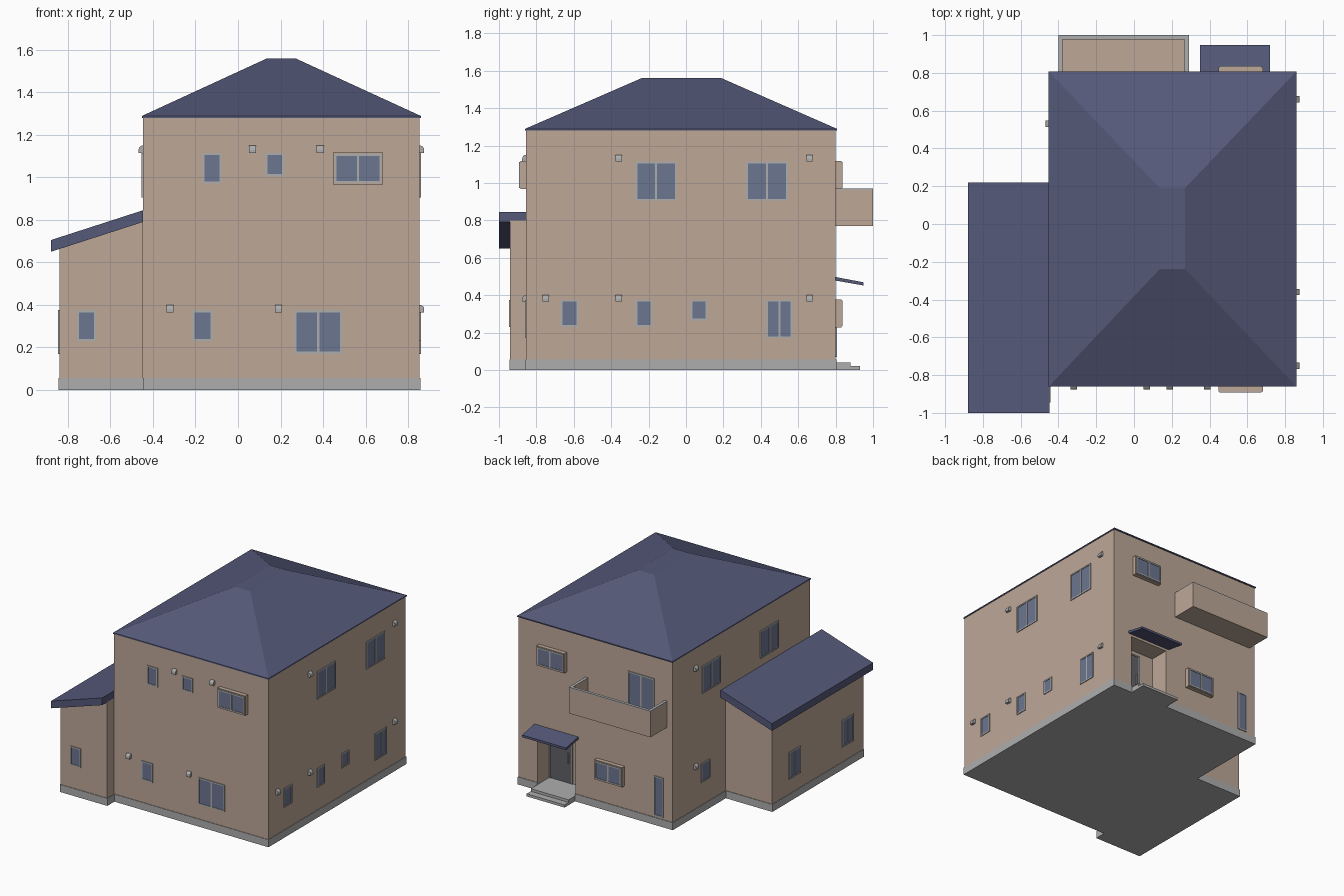
import bpy, bmesh, math
from mathutils import Vector

if "Cube" in bpy.data.objects:
    bpy.data.objects.remove(bpy.data.objects["Cube"])

def material(name, rgb):
    m = bpy.data.materials.new(name)
    m.diffuse_color = (*rgb, 1)
    m.use_nodes = True
    m.node_tree.nodes["Principled BSDF"].inputs["Base Color"].default_value = m.diffuse_color
    return m

WALL = material("wall_beige", (0.51, 0.39, 0.31))
ROOF = material("roof_blue", (0.09, 0.10, 0.19))
GLASS = material("glass_blue", (0.15, 0.18, 0.28))
TRIM = material("trim_grey", (0.42, 0.42, 0.42))
DOOR = material("door_grey", (0.12, 0.12, 0.14))

def finish(name, bm, mat):
    bmesh.ops.recalc_face_normals(bm, faces=bm.faces)
    me = bpy.data.meshes.new(name)
    bm.to_mesh(me)
    bm.free()
    me.materials.append(mat)
    ob = bpy.data.objects.new(name, me)
    bpy.context.collection.objects.link(ob)
    return ob

def add_prism(bm, pts, offset):
    """Extrude a planar loop of 3D points along an offset."""
    f = bm.faces.new([bm.verts.new(p) for p in pts])
    r = bmesh.ops.extrude_face_region(bm, geom=[f], use_keep_orig=True)
    bmesh.ops.translate(bm, vec=offset, verts=[v for v in r["geom"] if isinstance(v, bmesh.types.BMVert)])

def prism(name, pts, offset, mat):
    bm = bmesh.new()
    add_prism(bm, pts, offset)
    return finish(name, bm, mat)

def boxes(name, items, mat):
    """items: (x0, x1, y0, y1, z0, z1)"""
    bm = bmesh.new()
    for x0, x1, y0, y1, z0, z1 in items:
        add_prism(bm, [(x0, y0, z0), (x1, y0, z0), (x1, y1, z0), (x0, y1, z0)], (0, 0, z1 - z0))
    return finish(name, bm, mat)

# Wall planes: (normal axis, position, outward sign)
FRONT, BACK = ("y", -0.855, -1), ("y", 0.80, 1)
RIGHT, LEFT = ("x", 0.855, 1), ("x", -0.447, -1)
ANNEX_FRONT, ANNEX_LEFT = ("y", -0.94, -1), ("x", -0.84, -1)

def on_wall(w, u, z, d):
    p = w[1] + w[2] * d
    return (p, u, z) if w[0] == "x" else (u, p, z)

def wall_box(w, u0, u1, z0, z1, d0, d1):
    a, b = on_wall(w, u0, z0, d0), on_wall(w, u1, z1, d1)
    return tuple(f(a[i], b[i]) for i in range(3) for f in (min, max))

def window(name, w, u0, u1, z0, z1, panes=1, d=0.0):
    t = 0.01
    bars = [(u0, u1, z0, z0 + t), (u0, u1, z1 - t, z1),
            (u0, u0 + t, z0 + t, z1 - t), (u1 - t, u1, z0 + t, z1 - t)]
    if panes == 2:
        m = (u0 + u1) / 2
        bars.append((m - t / 2, m + t / 2, z0 + t, z1 - t))
    boxes(name + "_frame", [wall_box(w, *b, d - 0.002, d + 0.006) for b in bars], TRIM)
    boxes(name + "_glass", [wall_box(w, u0 + t, u1 - t, z0 + t, z1 - t, d - 0.002, d + 0.002)], GLASS)

def bay_window(name, w, u0, u1, z0, z1):
    boxes(name + "_box", [wall_box(w, u0, u1, z0, z1, -0.002, 0.031)], WALL)
    window(name, w, u0 + 0.006, u1 - 0.006, z0 + 0.006, z1 - 0.006, 2, 0.031)

def vent(name, w, u, z):
    h, r = 0.017, 0.021
    prof = [(-0.002, z - h), (r, z - h)]
    prof += [(r * math.cos(a), z - 0.003 + r * math.sin(a)) for a in (0, 0.4, 0.8, 1.2, math.pi / 2)]
    prof.append((-0.002, z - 0.003 + r))
    a, b = Vector(on_wall(w, u - h, 0, 0)), Vector(on_wall(w, u + h, 0, 0))
    prism(name, [on_wall(w, u - h, q, d) for d, q in prof], b - a, TRIM)

# Main body with the entrance recess cut out
body = boxes("main_walls", [(-0.447, 0.855, -0.855, 0.80, 0.05, 1.285)], WALL)
cutter = boxes("recess_cutter", [(0.375, 0.695, 0.65, 0.90, -0.1, 0.46)], WALL)
cutter.hide_render = True
mod = body.modifiers.new("recess", "BOOLEAN")
mod.object, mod.operation, mod.solver = cutter, "DIFFERENCE", "EXACT"
dg = bpy.context.evaluated_depsgraph_get()
cut = bpy.data.meshes.new_from_object(body.evaluated_get(dg))
body.modifiers.clear()
body.data = cut
bpy.data.objects.remove(cutter)

# Lean-to annex and its sloping roof
prism("annex_walls", [(-0.84, -0.94, 0.05), (-0.447, -0.94, 0.05), (-0.447, -0.94, 0.80),
                      (-0.84, -0.94, 0.67)], (0, 1.10, 0), WALL)
prism("annex_roof", [(-0.88, -1.0, 0.65), (-0.447, -1.0, 0.79), (-0.447, -1.0, 0.845),
                     (-0.88, -1.0, 0.705)], (0, 1.22, 0), ROOF)

# Foundation plinth following the whole footprint
e = 0.004
outline = [(-0.84 - e, -0.94 - e), (-0.447 + e, -0.94 - e), (-0.447 + e, -0.855 - e), (0.855 + e, -0.855 - e),
           (0.855 + e, 0.80 + e), (0.695, 0.80 + e), (0.695, 0.65), (0.375, 0.65), (0.375, 0.80 + e),
           (-0.447 - e, 0.80 + e), (-0.447 - e, 0.16 + e), (-0.84 - e, 0.16 + e)]
prism("plinth", [(x, y, 0) for x, y in outline], (0, 0, 0.057), TRIM)

# Hipped main roof with a small flat top
bm = bmesh.new()
rings = []
for x0, x1, y0, y1, z in [(-0.452, 0.86, -0.861, 0.808, 1.28), (-0.452, 0.86, -0.861, 0.808, 1.289),
                          (0.137, 0.27, -0.238, 0.19, 1.56)]:
    rings.append([bm.verts.new((x, y, z)) for x, y in ((x0, y0), (x1, y0), (x1, y1), (x0, y1))])
for lo, hi in zip(rings, rings[1:]):
    for i in range(4):
        j = (i + 1) % 4
        bm.faces.new((lo[i], lo[j], hi[j], hi[i]))
bm.faces.new(rings[0][::-1])
bm.faces.new(rings[2])
finish("main_roof", bm, ROOF)

# Balcony: tray with grey coping
bx0, bx1, by, t = -0.40, 0.29, 1.0, 0.022
boxes("balcony_floor", [(bx0 + t, bx1 - t, 0.80, by - t, 0.77, 0.80)], WALL)
sides = [(bx0, bx0 + t, 0.80, by - t), (bx1 - t, bx1, 0.80, by - t), (bx0, bx1, by - t, by)]
boxes("balcony_walls", [(*s, 0.77, 0.962) for s in sides], WALL)
boxes("balcony_coping", [(*s, 0.962, 0.97) for s in sides], TRIM)

# Entrance: canopy, steps, door with frame and handle
prism("canopy", [(0.35, 0.80, 0.497), (0.35, 0.948, 0.469), (0.35, 0.948, 0.452), (0.35, 0.80, 0.478)],
      (0.37, 0, 0), ROOF)
boxes("steps", [(0.375, 0.695, 0.65, 0.88, 0, 0.04), (0.375, 0.695, 0.88, 0.93, 0, 0.02)], TRIM)
boxes("door", [(0.51, 0.685, 0.648, 0.655, 0.04, 0.42)], DOOR)
boxes("door_frame", [(0.50, 0.51, 0.648, 0.66, 0.04, 0.43), (0.685, 0.695, 0.648, 0.66, 0.04, 0.43),
                     (0.51, 0.685, 0.648, 0.66, 0.42, 0.43)], TRIM)
boxes("door_handle", [(0.53, 0.537, 0.655, 0.668, 0.19, 0.27)], TRIM)

# Windows: wall, left edge, right edge, sill, head, panes
windows = {
    "front": [(FRONT, -0.168, -0.078, 0.97, 1.115, 1), (FRONT, 0.128, 0.218, 1.005, 1.115, 1),
              (FRONT, -0.215, -0.12, 0.23, 0.375, 1), (FRONT, 0.265, 0.49, 0.17, 0.375, 2),
              (ANNEX_FRONT, -0.757, -0.667, 0.23, 0.375, 1)],
    "right": [(RIGHT, -0.27, -0.05, 0.905, 1.115, 2), (RIGHT, 0.322, 0.545, 0.905, 1.115, 2),
              (RIGHT, -0.67, -0.575, 0.23, 0.375, 1), (RIGHT, -0.27, -0.18, 0.23, 0.375, 1),
              (RIGHT, 0.025, 0.115, 0.265, 0.375, 1), (RIGHT, 0.428, 0.57, 0.17, 0.375, 2)],
    "left": [(LEFT, 0.225, 0.445, 0.905, 1.115, 2), (LEFT, -0.475, -0.255, 0.905, 1.115, 2),
             (LEFT, 0.35, 0.46, 0.23, 0.375, 1),
             (ANNEX_LEFT, -0.18, -0.04, 0.17, 0.375, 2), (ANNEX_LEFT, -0.82, -0.68, 0.17, 0.375, 2)],
    "back": [(BACK, -0.295, -0.07, 0.81, 1.115, 2), (BACK, -0.37, -0.29, 0.07, 0.375, 1)],
}
for side, rows in windows.items():
    for i, row in enumerate(rows):
        window(f"{side}_window_{i + 1}", *row)

# Box windows standing out from the walls
bay_window("front_bay", FRONT, 0.447, 0.682, 0.967, 1.117)
bay_window("back_upper_bay", BACK, 0.447, 0.682, 0.967, 1.117)
bay_window("back_lower_bay", BACK, -0.042, 0.193, 0.228, 0.378)

# Vent hoods
hi, lo = 1.132, 0.382
for i, v in enumerate([(FRONT, 0.068, hi), (FRONT, 0.387, hi), (FRONT, -0.32, lo), (FRONT, 0.19, lo),
                       (RIGHT, -0.36, hi), (RIGHT, 0.66, hi), (RIGHT, -0.75, lo), (RIGHT, -0.36, lo),
                       (RIGHT, 0.66, lo), (LEFT, 0.53, hi), (LEFT, 0.53, lo)]):
    vent(f"vent_hood_{i + 1}", *v)
